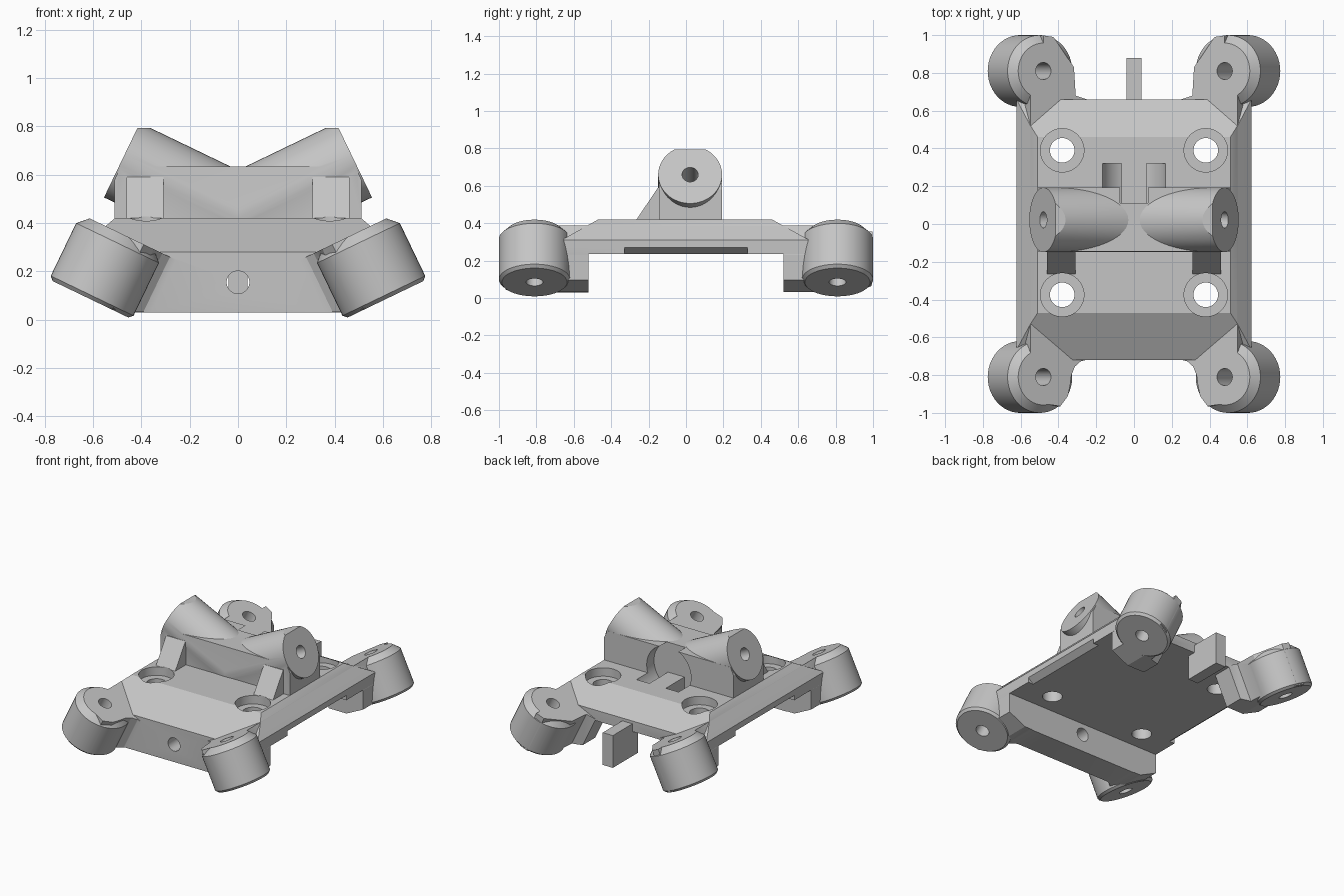
import bpy, bmesh, math
from mathutils import Matrix, Vector

if "Cube" in bpy.data.objects:
    bpy.data.objects.remove(bpy.data.objects["Cube"], do_unlink=True)

grey = bpy.data.materials.new("plain_grey")
grey.use_nodes = True
tone = (0.56, 0.56, 0.56, 1)
grey.diffuse_color = tone
grey.node_tree.nodes["Principled BSDF"].inputs["Base Color"].default_value = tone


def frame(o, x, y, z):
    m = Matrix((x, y, z)).transposed().to_4x4()
    m.translation = Vector(o)
    return m


def finish(bm, name, m):
    bmesh.ops.transform(bm, matrix=m, verts=bm.verts)
    bmesh.ops.recalc_face_normals(bm, faces=bm.faces)
    me = bpy.data.meshes.new(name)
    bm.to_mesh(me)
    bm.free()
    ob = bpy.data.objects.new(name, me)
    me.materials.append(grey)
    bpy.context.collection.objects.link(ob)
    return ob


def prism(name, pts, a, b, m):
    bm = bmesh.new()
    face = bm.faces.new([bm.verts.new((p[0], p[1], a)) for p in pts])
    new = bmesh.ops.extrude_face_region(bm, geom=[face])["geom"]
    bmesh.ops.translate(bm, vec=(0, 0, b - a), verts=[v for v in new if isinstance(v, bmesh.types.BMVert)])
    return finish(bm, name, m)


def tube(name, r, a, b, m, chamfers=(), sides=48):
    bm = bmesh.new()
    bmesh.ops.create_cone(bm, cap_ends=True, segments=sides, radius1=r, radius2=r, depth=b - a)
    bmesh.ops.translate(bm, vec=(0, 0, (a + b) / 2), verts=bm.verts)
    for z, size in chamfers:
        rim = [e for e in bm.edges if all(abs(v.co.z - z) < 1e-4 for v in e.verts)]
        bmesh.ops.bevel(bm, geom=rim, offset=size, segments=1, affect='EDGES')
    return finish(bm, name, m)


def box(name, x, y, z):
    return prism(name, [(x[0], y[0]), (x[1], y[0]), (x[1], y[1]), (x[0], y[1])], z[0], z[1], Matrix())


def combine(base, other, op):
    mod = base.modifiers.new(op, 'BOOLEAN')
    mod.operation, mod.object, mod.solver = op, other, 'EXACT'
    bpy.context.view_layer.objects.active = base
    bpy.ops.object.modifier_apply(modifier=mod.name)
    bpy.data.objects.remove(other, do_unlink=True)


def mirrored(pts):
    return pts + [(-x, z) for x, z in reversed(pts)]


X, Y, Z = Vector((1, 0, 0)), Vector((0, 1, 0)), Vector((0, 0, 1))
ALONG_X = frame((0, 0, 0), Y, Z, X)
ALONG_Y = frame((0, 0, 0), X, Z, Y)
C, S = math.cos(math.radians(25.7)), math.sin(math.radians(25.7))

# Base plate: side profile trimmed by the front profile
bracket = prism("mounting_bracket", [(-.72, .03), (-.72, .28), (-.47, .42), (.46, .42), (.66, .31),
                (.66, .235), (-.52, .235), (-.52, .03)], -.7, .7, ALONG_X)
trim = prism("trim", mirrored([(.43, .03), (.6, .1), (.622, .235), (.622, .31), (.55, .385), (.51, .42)]),
             -1, 1, ALONG_Y)
combine(bracket, trim, 'INTERSECT')

adds, cuts = [], []

# Tilted corner feet and the webs that join them to the plate
front_web = [(.075, -.29), (.075, -.1), (0, .1), (-.03, .145), (-.1, .155), (-.145, .1), (-.158, .04), (-.165, -.01),
             (-.185, -.055), (-.22, -.083), (-.27, -.095), (-.27, -.29)]
back_web = [(.075, -.29), (.075, -.1), (0, .1), (0, .188), (-.06, .18), (-.18, .02), (-.19, -.13),
            (-.255, -.15), (-.255, -.29)]
for sx in (-1, 1):
    for sy, web in ((-1, front_web), (1, back_web)):
        m = frame((.48 * sx, .81 * sy, .355), (C * sx, 0, S), (0, sy, 0), (S * sx, 0, -C))
        joint = prism("corner_web", web, 0, .295, m)
        combine(joint, box("web_trim", (-.622, .622), (-1.1, 1.1), (.033, .6)), 'INTERSECT')
        adds.append(joint)
        adds.append(tube("corner_foot", .19, 0, .3, m, ((0, .042), (.3, .016))))
        cuts.append(tube("foot_bore", .045, -.3, .5, m))

# Central mount: block, two rising barrels and gussets
adds.append(prism("mount_block", mirrored([(.51, .4), (.51, .58), (.485, .633)]), -.145, .193, ALONG_Y))
for s in (-1, 1):
    m = frame((.48 * s, .022, .66), (-S * s, 0, C), Y, (-C * s, 0, -S))
    barrel = tube("barrel", .171, 0, .62, m)
    half = (0, 1) if s > 0 else (-1, 0)
    combine(barrel, box("barrel_trim", half, (-1, 1), (.4, .793)), 'INTERSECT')
    adds.append(barrel)
    cuts.append(tube("barrel_bore", .043, -.2, .3, m))
    adds.append(prism("gusset", [(-.265, .41), (-.265, .42), (-.15, .59), (-.1, .59), (-.1, .41)],
                      .385 * s - .076, .385 * s + .076, ALONG_X))
    # Counterbored plate holes
    for y in (-.375, .39):
        at = Matrix.Translation((.38 * s, y, 0))
        cuts.append(tube("plate_hole", .065, .1, .6, at))
        cuts.append(tube("counterbore", .115, .36, .6, at))
    # Undercut along the side edge
    cuts.append(prism("side_undercut", [(.58 * s, .2), (.58 * s, .235), (.623 * s, .27), (.7 * s, .27), (.7 * s, .2)],
                      -.33, .33, ALONG_Y))

# Rear tab, round pocket and front bore
adds.append(box("rear_tab", (-.04, .04), (.6, .88), (.06, .29)))
cuts.append(tube("round_pocket", .175, .11, .32, frame((0, 0, .475), X, Z, Y)))
cuts.append(tube("front_bore", .047, -.8, -.45, frame((0, 0, .155), X, Z, Y)))

for part in adds:
    combine(bracket, part, 'UNION')
for part in cuts:
    combine(bracket, part, 'DIFFERENCE')
combine(bracket, box("pocket_post", (-.065, .065), (.1, .33), (.28, .42)), 'UNION')

bpy.ops.object.select_all(action='DESELECT')
bracket.select_set(True)
bpy.context.view_layer.objects.active = bracket
bpy.ops.object.shade_smooth_by_angle(angle=math.radians(25))
